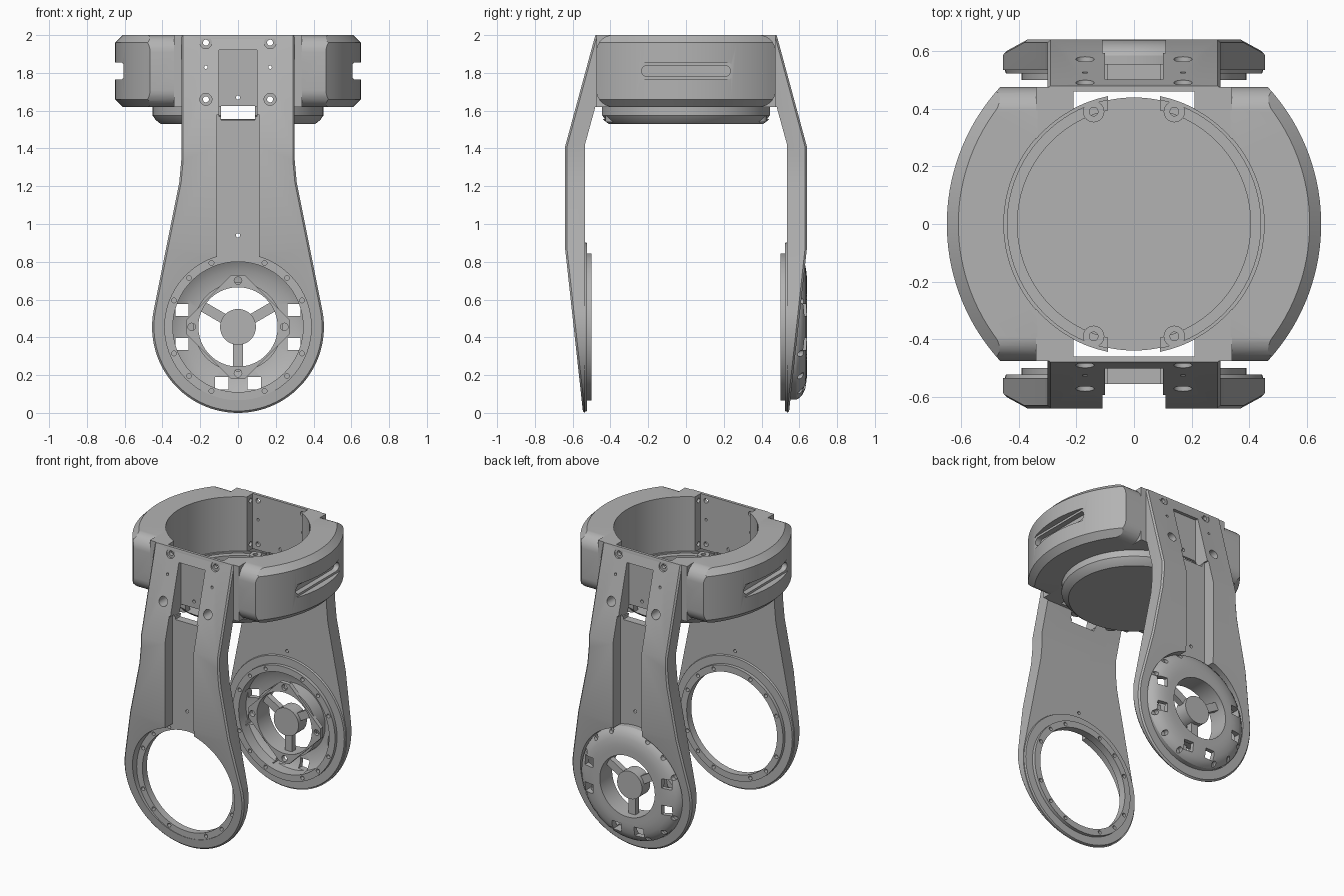
import bpy, bmesh
from math import sin, cos, pi, radians, atan2, acos, hypot, sqrt
from mathutils import Matrix

if "Cube" in bpy.data.objects:
    bpy.data.objects.remove(bpy.data.objects["Cube"])

grey = bpy.data.materials.new("machined_grey")
grey.use_nodes = True
grey.diffuse_color = (0.45, 0.45, 0.45, 1)
grey.node_tree.nodes["Principled BSDF"].inputs["Base Color"].default_value = (0.45, 0.45, 0.45, 1)

HUB_Z, END_R = 0.455, 0.455          # wheel axis height, leg end radius
BOTTOM, TOP = 1.62, 2.0              # height range of the upper collar
HALF_TURN = Matrix.Rotation(pi, 4, 'Z')


def make(name, bm):
    bmesh.ops.recalc_face_normals(bm, faces=bm.faces)
    mesh = bpy.data.meshes.new(name)
    bm.to_mesh(mesh)
    bm.free()
    mesh.materials.append(grey)
    obj = bpy.data.objects.new(name, mesh)
    bpy.context.collection.objects.link(obj)
    return obj


def loft(name, sections):
    """Skin a stack of equal-length closed sections and cap both ends."""
    bm = bmesh.new()
    rings = [[bm.verts.new(p) for p in s] for s in sections]
    n = len(rings[0])
    for a, b in zip(rings, rings[1:]):
        for i in range(n):
            j = (i + 1) % n
            bm.faces.new((a[i], a[j], b[j], b[i]))
    bm.faces.new(rings[0])
    bm.faces.new(rings[-1])
    return make(name, bm)


def prism(name, pts, axis, lo, hi):
    place = {'x': lambda u, v, d: (d, u, v),
             'y': lambda u, v, d: (u, d, v),
             'z': lambda u, v, d: (u, v, d)}[axis]
    return loft(name, [[place(u, v, d) for u, v in pts] for d in (lo, hi)])


def box(name, x, y, z):
    return prism(name, [(x[0], y[0]), (x[1], y[0]), (x[1], y[1]), (x[0], y[1])], 'z', *z)


def arc(u, v, r, a0, a1, n):
    return [(u + r * cos(a0 + (a1 - a0) * i / n), v + r * sin(a0 + (a1 - a0) * i / n))
            for i in range(n + 1)]


def rod(name, u, v, r, axis, lo, hi, n=20):
    return prism(name, arc(u, v, r, 0, 2 * pi, n)[:-1], axis, lo, hi)


def lathe(name, profile, axis, centre_z=0, closed=True, n=72):
    """Spin (radius, distance along axis) points round y or z."""
    bm = bmesh.new()
    vs = [bm.verts.new((r, d, centre_z) if axis == 'y' else (r, 0, d)) for r, d in profile]
    loop = list(zip(vs, vs[1:])) + ([(vs[-1], vs[0])] if closed else [])
    edges = [bm.edges.new(e) for e in loop]
    bmesh.ops.spin(bm, geom=vs + edges, cent=(0, 0, centre_z),
                   axis=(0, 1, 0) if axis == 'y' else (0, 0, 1),
                   angle=2 * pi, steps=n, use_merge=False)
    bmesh.ops.remove_doubles(bm, verts=bm.verts, dist=1e-5)
    return make(name, bm)


def cut(obj, *cutters, op='DIFFERENCE'):
    for c in cutters:
        m = obj.modifiers.new("cut", 'BOOLEAN')
        m.operation, m.solver, m.object = op, 'EXACT', c
        bpy.context.view_layer.objects.active = obj
        bpy.ops.object.modifier_apply(modifier=m.name)
        bpy.data.objects.remove(c)
    return obj


def turned_copy(obj, name):
    dup = obj.copy()
    dup.data = obj.data.copy()
    dup.name = name
    dup.data.transform(HALF_TURN)
    bpy.context.collection.objects.link(dup)
    return dup


# Leg: side profile trimmed to the front outline
leg = prism("front_leg", [(-.48, TOP), (-.46, TOP), (-.46, BOTTOM), (-.48, BOTTOM), (-.535, 1.42),
                          (-.535, -.05), (-.5395, -.05), (-.64, .87), (-.64, 1.41)], 'x', -.6, .6)
dz = 1.28 - HUB_Z
tangent = atan2(dz, .3) - acos(END_R / hypot(.3, dz))
right_side = [(.3, 2.1), (.3, 1.34), (.311, 1.22)]
outline = (right_side + arc(0, HUB_Z, END_R, tangent, -pi - tangent, 56)
           + [(-x, z) for x, z in reversed(right_side)])
cut(leg, prism("outline", outline, 'y', -.8, -.3), op='INTERSECT')

# Chamfer along the outer rim of the leg
bm = bmesh.new()
bm.from_mesh(leg.data)
bm.normal_update()
rim = []
for e in bm.edges:
    if len(e.link_faces) == 2:
        ny = sorted(f.normal.y for f in e.link_faces)
        if ny[0] < -.9 and abs(ny[1]) < .1 and min(v.co.z for v in e.verts) < 1.95:
            rim.append(e)
bmesh.ops.bevel(bm, geom=rim, offset=.014, segments=1, affect='EDGES', clamp_overlap=True)
bm.to_mesh(leg.data)
bm.free()

# Wheel opening, centre channel, window and screw holes
cut(leg, rod("opening", 0, HUB_Z, .388, 'y', -.8, -.3, 72),
    box("channel", (-.11, .11), (-.8, -.555), (.7, 1.58)),
    box("upper_channel", (-.1, .1), (-.8, -.48), (1.57, 1.92)),
    box("window", (-.09, .09), (-.8, -.3), (1.55, 1.625)),
    rod("pin", 0, .94, .011, 'y', -.8, -.3), rod("pin", 0, 1.67, .011, 'y', -.8, -.3))
for x in (-.17, .17):
    for z in (1.66, 1.96):
        cut(leg, rod("bore", x, z, .032, 'y', -.8, -.485), rod("screw", x, z, .016, 'y', -.8, -.3))
    cut(leg, rod("pin", x, 1.83, .009, 'y', -.8, -.3))
turned_copy(leg, "back_leg")

# Bearing ring and the raised rim on the inner side of the leg
ring = lathe("front_bearing_ring", [(.345, -.55), (.39, -.55), (.39, -.5), (.345, -.5)], 'y', HUB_Z)
for k in range(16):
    if k % 4:
        a = k * pi / 8
        cut(ring, rod("bolt", .367 * cos(a), HUB_Z + .367 * sin(a), .013, 'y', -.7, -.4, 12))
turned_copy(ring, "back_bearing_ring")
lip = lathe("front_inner_rim", [(.388, -.54), (.45, -.54), (.445, -.523), (.388, -.523)], 'y', HUB_Z)
turned_copy(lip, "back_inner_rim")

# Domed wheel cover on the back leg
cover = lathe("wheel_cover", [(.385, .53), (.385, .585), (.375, .602), (.355, .619), (.325, .632),
                              (.28, .639), (.25, .64), (.21, .64), (.21, .52), (.235, .52),
                              (.235, .615), (.3, .607), (.345, .58), (.345, .53)], 'y', HUB_Z)
for deg in (17, 163, 197, 254, 286, 343):
    x, z = .31 * cos(radians(deg)), HUB_Z + .31 * sin(radians(deg))
    cut(cover, box("vent", (x - .035, x + .035), (.5, .7), (z - .032, z + .032)))
for k in range(16):
    if k % 4:
        a = k * pi / 8
        cut(cover, rod("bolt", .365 * cos(a), HUB_Z + .365 * sin(a), .017, 'y', .59, .7, 12))

# Diamond mounting plate, hub and three spokes
corner = [(.275, -.035), (.275, .035)]
diamond = [(u * cos(k * pi / 2) - v * sin(k * pi / 2), HUB_Z + u * sin(k * pi / 2) + v * cos(k * pi / 2))
           for k in range(4) for u, v in corner]
plate = prism("mounting_plate", diamond, 'y', .505, .535)
cut(plate, rod("bore", 0, HUB_Z, .21, 'y', .4, .7, 72))
for k in range(4):
    cut(plate, rod("bolt", .245 * cos(k * pi / 2), HUB_Z + .245 * sin(k * pi / 2), .02, 'y', .4, .7))
rod("wheel_hub", 0, HUB_Z, .095, 'y', .525, .615, 40)
for k in range(3):
    spoke = box("wheel_spoke", (.08, .218), (.55, .59), (-.027, .027))
    spoke.data.transform(Matrix.Translation((0, 0, HUB_Z)) @ Matrix.Rotation(pi / 2 + k * 2 * pi / 3, 4, 'Y'))

# Side pads: curved blocks with chamfered rims and a long slot
ARC_X, ARC_R, END_Y = -.0536, .7036, .475


def pad_section(z, inset):
    inner = arc(0, 0, .452, -.733, .733, 24)
    ys = [END_Y * (1 - i / 16) for i in range(33)]
    outer = [(ARC_X + sqrt((ARC_R - inset) ** 2 - y * y), y) for y in ys]
    return [(x, y, z) for x, y in inner + [(.335, END_Y)] + outer + [(.335, -END_Y)]]


pad = loft("left_pad", [pad_section(BOTTOM, .04), pad_section(1.66, 0),
                        pad_section(1.96, 0), pad_section(TOP, .04)])
r = .09
rounded = []
for k, (y, z) in enumerate([(END_Y - r, 2.001 - r), (r - END_Y, 2.001 - r),
                            (r - END_Y, 1.619 + r), (END_Y - r, 1.619 + r)]):
    rounded += arc(y, z, r, k * pi / 2, (k + 1) * pi / 2, 7)
cut(pad, prism("pad_shape", rounded, 'x', .2, .8), op='INTERSECT')
for half, h, depth in ((.26, .045, .607), (.235, .03, .57)):
    slot = arc(half - h, 1.81, h, -pi / 2, pi / 2, 8) + arc(h - half, 1.81, h, pi / 2, 3 * pi / 2, 8)
    cut(pad, prism("slot", slot, 'x', depth, .8))
turned_copy(pad, "right_pad")

# Corner brackets joining the pads to the legs
bracket = box("front_brackets", (-.34, .34), (-.475, -.29), (BOTTOM, TOP))
cut(bracket, rod("bore", 0, 0, .45, 'z', 1.5, 2.1, 96),
    box("gap", (-.21, .21), (-.6, -.2), (1.5, 2.1)))
for z in (1.66, 1.96):
    cut(bracket, rod("screw", -.437, z, .016, 'x', -.5, .5))
turned_copy(bracket, "back_brackets")

# Shallow tray closing the underside of the collar
tray = lathe("tray", [(0, 1.53), (.41, 1.53), (.435, 1.55), (.453, 1.575), (.453, 1.625),
                      (.44, 1.625), (.44, 1.615), (.405, 1.615), (.405, 1.555), (0, 1.555)],
             'z', closed=False, n=96)
cut(tray, box("notch", (-.09, .09), (-.6, .6), (1.556, 1.7)))
for s in (-1, 1):
    cut(tray, box("trim", (-.6, .6), sorted((s * .445, s * .6)), (1.4, 1.7)))
    for x in (-.14, .14):
        lug = rod("tray_lug", x, s * .39, .037, 'z', 1.54, 1.625, 24)
        cut(lug, rod("screw", x, s * .39, .015, 'z', 1.56, 1.7))

# Smooth the round faces, keep the edges crisp
for obj in bpy.context.scene.objects:
    if obj.type == 'MESH' and grey.name in obj.data.materials:
        bpy.ops.object.select_all(action='DESELECT')
        obj.select_set(True)
        bpy.context.view_layer.objects.active = obj
        bpy.ops.object.shade_smooth_by_angle(angle=radians(25))
